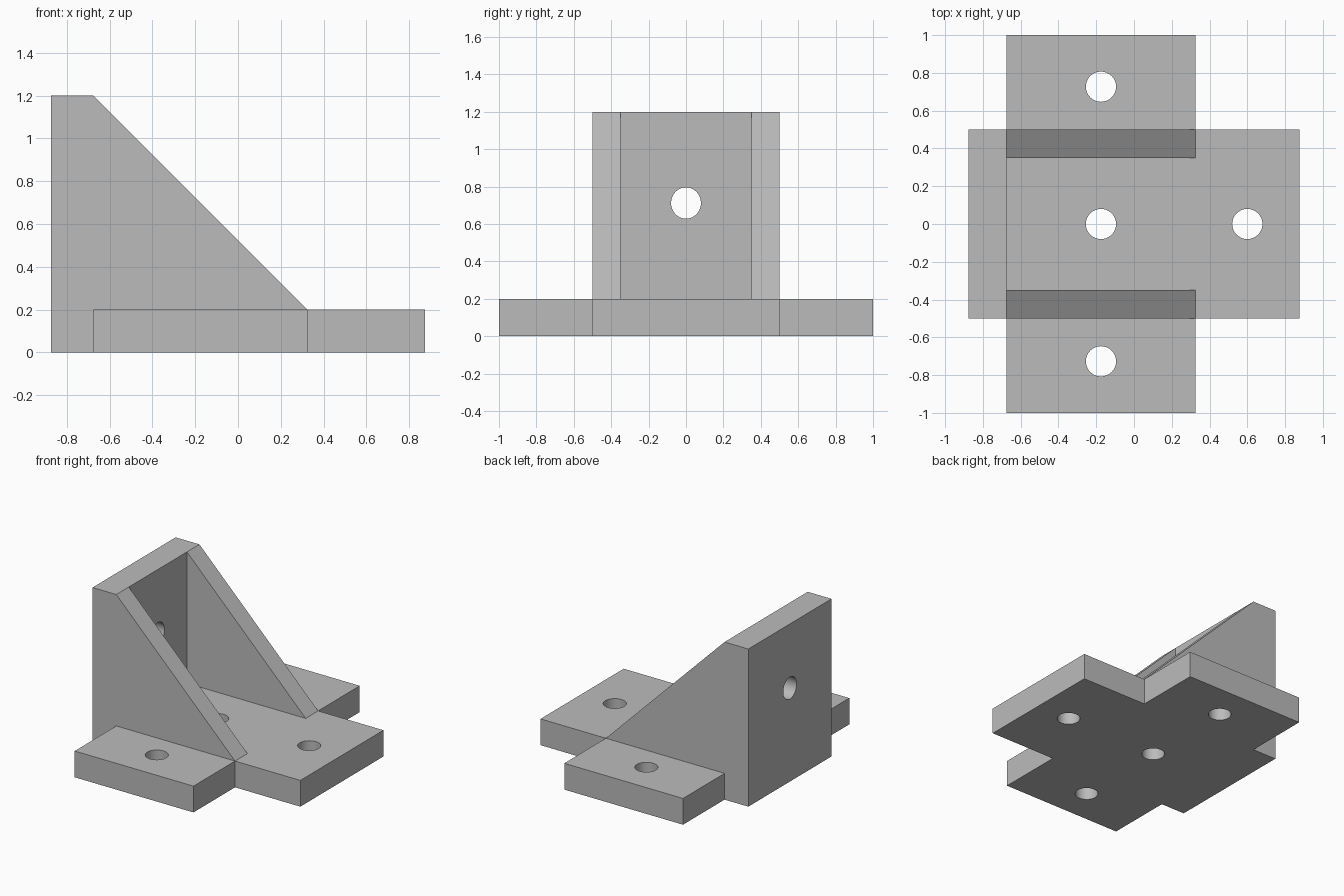
import bpy
import bmesh
import math
from mathutils import Matrix, Vector

cube = bpy.data.objects.get("Cube")
if cube:
    bpy.data.objects.remove(cube, do_unlink=True)

# Main dimensions
X_BACK, X_WALL, X_RIB, X_FRONT = -0.875, -0.675, 0.325, 0.875
PLATE_T, HEIGHT = 0.2, 1.2
HALF, RIB_IN, WING = 0.5, 0.35, 1.0
X_MID = (X_WALL + X_RIB) / 2
HOLE_R, WING_HOLE_Y = 0.08, 0.727

metal = bpy.data.materials.new("grey metal")
metal.use_nodes = True
metal.diffuse_color = (0.5, 0.5, 0.5, 1)
metal.node_tree.nodes["Principled BSDF"].inputs["Base Color"].default_value = metal.diffuse_color


def add_object(name, bm):
    bmesh.ops.recalc_face_normals(bm, faces=bm.faces)
    mesh = bpy.data.meshes.new(name)
    bm.to_mesh(mesh)
    bm.free()
    mesh.materials.append(metal)
    obj = bpy.data.objects.new(name, mesh)
    bpy.context.collection.objects.link(obj)
    return obj


def prism(name, points, offset):
    """Extrude a closed outline of 3D points along an offset."""
    bm = bmesh.new()
    face = bm.faces.new([bm.verts.new(p) for p in points])
    ext = bmesh.ops.extrude_face_region(bm, geom=[face], use_keep_orig=True)
    moved = [g for g in ext["geom"] if isinstance(g, bmesh.types.BMVert)]
    bmesh.ops.translate(bm, verts=moved, vec=Vector(offset))
    return add_object(name, bm)


def drill(obj, centres, rotation=Matrix(), stretch=1.0):
    """Cut round bolt holes through a part, then sharpen their rims."""
    bm = bmesh.new()
    for c in centres:
        bmesh.ops.create_cone(bm, cap_ends=True, segments=32, radius1=HOLE_R,
                              radius2=HOLE_R, depth=PLATE_T * 2,
                              matrix=Matrix.Translation(c) @ Matrix.Diagonal((1, 1, stretch, 1)) @ rotation)
    cutter = add_object("hole_cutter", bm)
    mod = obj.modifiers.new("holes", "BOOLEAN")
    mod.operation, mod.solver, mod.object = "DIFFERENCE", "EXACT", cutter
    bpy.ops.object.select_all(action="DESELECT")
    bpy.context.view_layer.objects.active = obj
    obj.select_set(True)
    bpy.ops.object.modifier_apply(modifier=mod.name)
    bpy.data.objects.remove(cutter, do_unlink=True)
    bpy.ops.object.shade_smooth_by_angle(angle=math.radians(30))


# Cross-shaped base plate with four bolt holes
half_outline = [(X_FRONT, HALF), (X_RIB, HALF), (X_RIB, WING),
                (X_WALL, WING), (X_WALL, HALF), (X_BACK, HALF)]
outline = half_outline + [(x, -y) for x, y in reversed(half_outline)]
base = prism("base_plate", [(x, y, 0) for x, y in outline], (0, 0, PLATE_T))
drill(base, [(X_MID, y, PLATE_T / 2) for y in (-WING_HOLE_Y, 0, WING_HOLE_Y)]
      + [(0.6, 0, PLATE_T / 2)])

# Upright wall with one hole
wall = prism("upright_wall",
             [(X_BACK, -HALF, PLATE_T), (X_BACK, HALF, PLATE_T),
              (X_BACK, HALF, HEIGHT), (X_BACK, -HALF, HEIGHT)],
             (X_WALL - X_BACK, 0, 0))
drill(wall, [((X_BACK + X_WALL) / 2, 0, 0.712)],
      Matrix.Rotation(math.pi / 2, 4, "Y"), 1.05)

# Triangular ribs bracing the wall
for side, name in ((1, "back_rib"), (-1, "front_rib")):
    prism(name, [(X_WALL, side * RIB_IN, PLATE_T), (X_RIB, side * RIB_IN, PLATE_T),
                 (X_WALL, side * RIB_IN, HEIGHT)],
          (0, side * (HALF - RIB_IN), 0))
